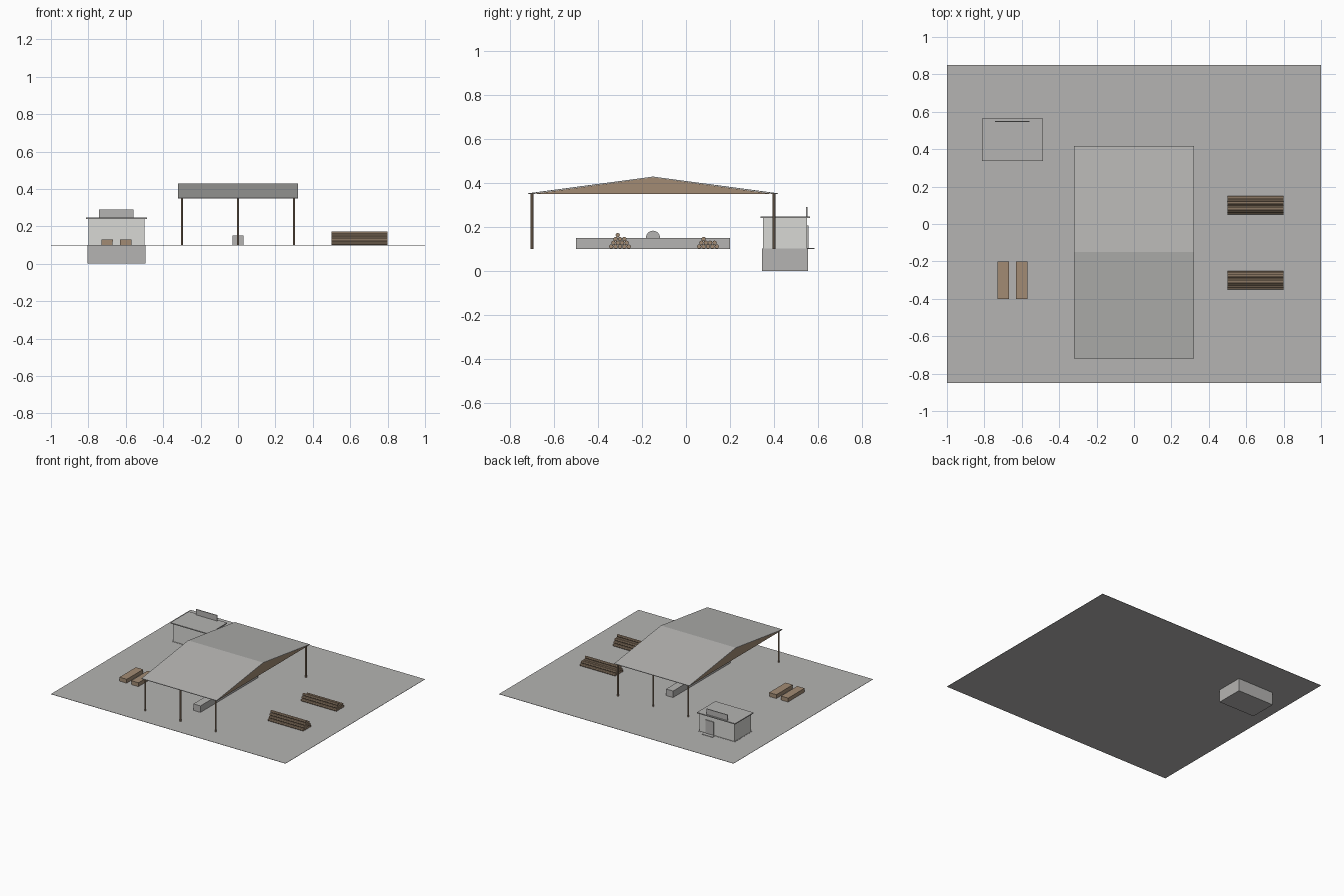
import bpy, bmesh, math
from mathutils import Matrix

cube = bpy.data.objects.get("Cube")
if cube:
    bpy.data.objects.remove(cube, do_unlink=True)


def material(name, rgb):
    m = bpy.data.materials.new(name)
    m.use_nodes = True
    m.diffuse_color = (*rgb, 1)
    m.node_tree.nodes["Principled BSDF"].inputs["Base Color"].default_value = (*rgb, 1)
    return m


GREY = material("concrete_grey", (0.46, 0.455, 0.445))
PALE = material("pale_wall", (0.69, 0.69, 0.66))
WOOD = material("wood_brown", (0.36, 0.26, 0.175))
GROUND_Z = 0.1


def finish(name, bm, mat):
    bmesh.ops.recalc_face_normals(bm, faces=bm.faces)
    mesh = bpy.data.meshes.new(name)
    bm.to_mesh(mesh)
    bm.free()
    mesh.materials.append(mat)
    obj = bpy.data.objects.new(name, mesh)
    bpy.context.collection.objects.link(obj)
    return obj


def prism(name, profile, x0, x1, mat):
    """Extrude a (y, z) outline from x0 to x1."""
    bm = bmesh.new()
    face = bm.faces.new([bm.verts.new((x0, y, z)) for y, z in profile])
    out = bmesh.ops.extrude_face_region(bm, geom=[face])
    moved = [v for v in out["geom"] if isinstance(v, bmesh.types.BMVert)]
    bmesh.ops.translate(bm, verts=moved, vec=(x1 - x0, 0, 0))
    return finish(name, bm, mat)


def box(name, x, y, z, mat):
    outline = [(y[0], z[0]), (y[1], z[0]), (y[1], z[1]), (y[0], z[1])]
    return prism(name, outline, x[0], x[1], mat)


def rod(name, radius, length, sides, centre, mat, along_x=False):
    bm = bmesh.new()
    bmesh.ops.create_cone(bm, cap_ends=True, segments=sides, radius1=radius,
                          radius2=radius, depth=length)
    turn = Matrix.Rotation(math.pi / 2, 4, "Y") if along_x else Matrix()
    bm.transform(Matrix.Translation(centre) @ turn)
    return finish(name, bm, mat)


# Yard
box("yard_ground", (-1, 1), (-0.85, 0.85), (GROUND_Z - 0.002, GROUND_Z), GREY)

# Open canopy: folded roof sheet, gable panels and posts
FRONT, RIDGE, BACK = -0.718, -0.15, 0.418
EAVE, TOP, SHEET = 0.352, 0.428, 0.004
prism("canopy_roof",
      [(FRONT, EAVE), (RIDGE, TOP), (BACK, EAVE),
       (BACK, EAVE - SHEET), (RIDGE, TOP - SHEET), (FRONT, EAVE - SHEET)],
      -0.32, 0.32, GREY)
for label, x in (("right", -0.314), ("middle", 0), ("left", 0.314)):
    prism("gable_" + label,
          [(FRONT + 0.01, EAVE - SHEET), (BACK - 0.01, EAVE - SHEET),
           (RIDGE, TOP - SHEET)], x - 0.005, x + 0.005, WOOD)
for x in (-0.3, 0, 0.3):
    for y, side in ((-0.7, "front"), (0.4, "back")):
        rod(side + "_post", 0.006, 0.25, 8, (x, y, GROUND_Z + 0.125), WOOD)

# Saw bench with a half-sunk round blade
box("saw_bench", (-0.03, 0.03), (-0.5, 0.2), (GROUND_Z, 0.15), GREY)
rod("saw_blade", 0.032, 0.004, 24, (0, RIDGE, 0.15), GREY, along_x=True)

# Log piles, each row nested in the one below
R = 0.01
for start, rows in ((-0.34, (5, 4, 3, 1)), (0.06, (5, 4, 1))):
    for level, count in enumerate(rows):
        for i in range(count):
            y = start + level * R + i * 2 * R
            z = GROUND_Z + R + level * R * math.sqrt(3)
            rod("log", R, 0.3, 8, (0.65, y, z), WOOD, along_x=True)

# Stacked boards
for x in (-0.7, -0.6):
    box("board_stack", (x - 0.03, x + 0.03), (-0.4, -0.2), (GROUND_Z, 0.12), WOOD)
    box("board_stack_top", (x - 0.031, x + 0.031), (-0.4, -0.2), (0.12, 0.13), WOOD)

# Office hut on a deep footing
box("hut_footing", (-0.805, -0.495), (0.345, 0.555), (0, GROUND_Z + 0.001), GREY)
box("hut_walls", (-0.8, -0.5), (0.35, 0.55), (GROUND_Z, 0.24), PALE)
box("hut_roof", (-0.813, -0.487), (0.338, 0.563), (0.24, 0.247), GREY)
box("hut_sign_board", (-0.742, -0.56), (0.546, 0.552), (0.247, 0.29), GREY)
box("hut_door", (-0.625, -0.555), (0.55, 0.556), (GROUND_Z, 0.205), GREY)
box("hut_doorstep", (-0.635, -0.545), (0.55, 0.583), (GROUND_Z - 0.002, 0.103), GREY)
